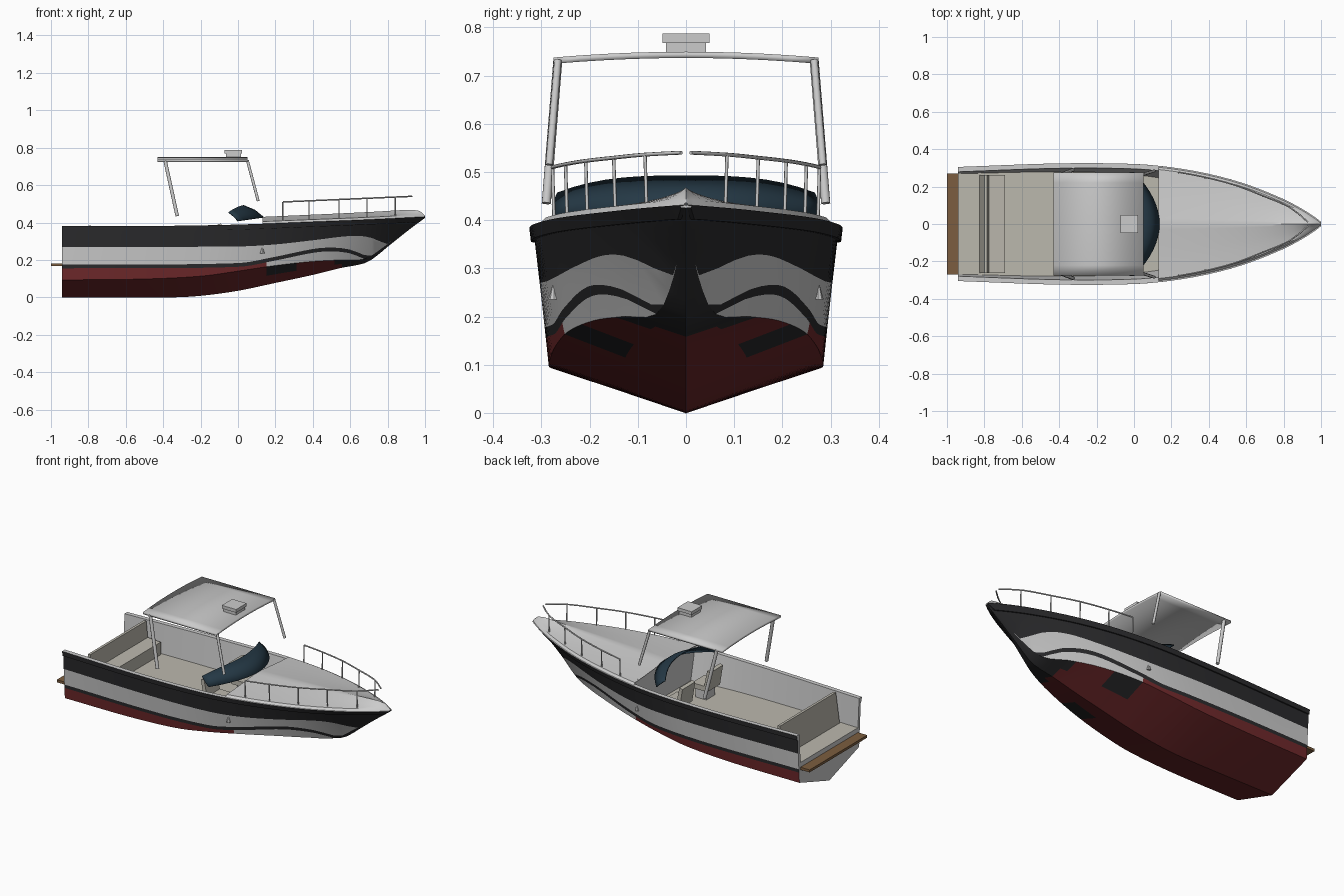
import bpy, bmesh, math

if "Cube" in bpy.data.objects:
    bpy.data.objects.remove(bpy.data.objects["Cube"])

def material(name, rgb):
    m = bpy.data.materials.new(name)
    m.diffuse_color = (*rgb, 1)
    m.use_nodes = True
    m.node_tree.nodes["Principled BSDF"].inputs["Base Color"].default_value = m.diffuse_color
    return m

BLACK = material("black_paint", (.024, .024, .026))
RED = material("red_antifoul", (.16, .022, .024))
GREY = material("grey_paint", (.55, .55, .55))
GLASS = material("dark_glass", (.018, .04, .06))
WOOD = material("teak", (.2, .11, .05))
BEIGE = material("beige", (.5, .48, .42))

def finish(name, bm, mats=(), angle=30, thickness=0):
    bmesh.ops.remove_doubles(bm, verts=bm.verts, dist=.0004)
    bmesh.ops.recalc_face_normals(bm, faces=bm.faces)
    me = bpy.data.meshes.new(name)
    bm.to_mesh(me)
    bm.free()
    ob = bpy.data.objects.new(name, me)
    bpy.context.collection.objects.link(ob)
    for m in mats:
        me.materials.append(m)
    if thickness:
        mod = ob.modifiers.new("thickness", 'SOLIDIFY')
        mod.thickness = thickness
        mod.offset = 0
    bpy.ops.object.select_all(action='DESELECT')
    bpy.context.view_layer.objects.active = ob
    ob.select_set(True)
    bpy.ops.object.shade_smooth_by_angle(angle=math.radians(angle))
    return ob

def mirrored(half):
    return [(x, -y, z) for x, y, z in reversed(half[1:])] + half

# Skin through half sections (first point on the centre line), both sides
def loft(name, halves, mats=(), pick=None, angle=30, thickness=0):
    bm = bmesh.new()
    n = len(halves[0])
    rings = [[bm.verts.new(p) for p in mirrored(h)] for h in halves]
    for a, b, h, k in zip(rings, rings[1:], halves, halves[1:]):
        for j in range(2 * n - 2):
            f = bm.faces.new((a[j], a[j + 1], b[j + 1], b[j]))
            row = j - (n - 1) if j >= n - 1 else n - 2 - j
            if pick:
                f.material_index = pick(row, (h[0][0] + k[0][0]) / 2)
    return finish(name, bm, mats, angle, thickness)

# Side profile in x-z extruded across y
def prism(name, profile, y0, y1, mats=()):
    bm = bmesh.new()
    a, b = [[bm.verts.new((x, y, z)) for x, z in profile] for y in (y0, y1)]
    bm.faces.new(a)
    bm.faces.new(b)
    for i in range(len(a)):
        j = (i + 1) % len(a)
        bm.faces.new((a[i], a[j], b[j], b[i]))
    return finish(name, bm, mats)

def box(name, x0, x1, y0, y1, z0, z1, mats=()):
    return prism(name, [(x0, z0), (x1, z0), (x1, z1), (x0, z1)], y0, y1, mats)

def tube(name, pts, r, res=2):
    cu = bpy.data.curves.new(name, 'CURVE')
    cu.dimensions = '3D'
    cu.bevel_depth, cu.bevel_resolution, cu.use_fill_caps = r, res, True
    sp = cu.splines.new('POLY')
    sp.points.add(len(pts) - 1)
    for p, c in zip(sp.points, pts):
        p.co = (*c, 1)
    ob = bpy.data.objects.new(name, cu)
    bpy.context.collection.objects.link(ob)
    bpy.ops.object.select_all(action='DESELECT')
    bpy.context.view_layer.objects.active = ob
    ob.select_set(True)
    bpy.ops.object.convert(target='MESH')
    bpy.ops.object.shade_smooth_by_angle(angle=math.radians(50))

# Smooth interpolation through (x, value) keys
def curve(keys, x):
    n = len(keys)
    i = max(k for k in range(n - 1) if keys[k][0] <= x or k == 0)
    def slope(k):
        a, b = keys[max(k - 1, 0)], keys[min(k + 1, n - 1)]
        return (b[1] - a[1]) / (b[0] - a[0])
    (x0, v0), (x1, v1) = keys[i], keys[i + 1]
    d = x1 - x0
    t = (x - x0) / d
    return ((2*t**3 - 3*t*t + 1) * v0 + (t**3 - 2*t*t + t) * d * slope(i)
            + (3*t*t - 2*t**3) * v1 + (t**3 - t*t) * d * slope(i + 1))

# Hull lines: keel height, chine, sheer and paint borders
KEEL = [(-.94, 0), (-.35, 0), (-.2, .008), (0, .035), (.2, .077), (.4, .12), (.55, .157),
        (.67, .18), (.72, .205), (.8, .27), (.9, .35), (1, .425)]
CHINE_Y = [(-.94, .28), (-.5, .285), (-.2, .282), (0, .27), (.2, .243), (.4, .19),
           (.55, .13), (.68, .06), (.8, .025), (.9, .012), (1, .002)]
CHINE_Z = [(-.94, .093), (-.5, .098), (-.2, .113), (0, .14), (.2, .17), (.4, .192),
           (.55, .2), (.68, .206), (.8, .285), (.9, .357), (1, .426)]
SHEER_Y = [(-.94, .297), (-.4, .316), (0, .313), (.2, .295), (.4, .26), (.6, .205),
           (.8, .125), (.9, .072), (.96, .034), (1, .004)]
SHEER_Z = [(-.94, .38), (-.4, .382), (0, .389), (.4, .404), (.7, .416), (1, .431)]
STRIPE = [(-.94, .155), (0, .163), (.2, .197), (.4, .238), (.5, .246), (.6, .235), (.7, .2), (1, .2)]
BAND = [(-.94, .27), (0, .272), (.2, .283), (.4, .305), (.6, .328), (.7, .322), (.8, .285), (1, .26)]
FLOOR, LIP = .21, .008

def side(x, z):
    zc, zs, yc, ys = (curve(k, x) for k in (CHINE_Z, SHEER_Z, CHINE_Y, SHEER_Y))
    z = min(max(z, zc), zs)
    return x, yc + (ys - yc) * (z - zc) / (zs - zc), z

def hull_half(x):
    zk, zc, yc, ys, zs = (curve(k, x) for k in (KEEL, CHINE_Z, CHINE_Y, SHEER_Y, SHEER_Z))
    s, top = curve(STRIPE, x), zs - .027
    rail = side(x, top)
    pts = [(x, 0, zk), (x, yc * .5, (zk + zc) / 2), (x, yc, zc)]
    pts += [side(x, min(z, top)) for z in (s, s + .02, curve(BAND, x))]
    return pts + [rail, (x, rail[1] + LIP, rail[2]), (x, ys + LIP, zs)]

def hull_paint(row, x):
    if row == 0:
        return 1 if x < .55 else 0
    if row == 1:
        return 0 if .17 < x < .33 or x > .5 else 1
    if row == 2:
        return 1 if x < .17 else 2
    return 2 if row == 4 else 0

def xs(a, b, n):
    return [a + (b - a) * i / n for i in range(n + 1)]

loft("hull", [hull_half(x) for x in xs(-.94, 1, 48)], (BLACK, RED, GREY), hull_paint, 25)

# Cockpit liner: floor, inner walls and gunwale
def liner_half(x):
    ys, zs = curve(SHEER_Y, x), curve(SHEER_Z, x)
    inner = side(x, FLOOR)[1] - .018
    return [(x, 0, FLOOR), (x, inner, FLOOR), (x, ys - .018, zs), (x, ys + LIP, zs)]

loft("cockpit_liner", [liner_half(x) for x in xs(-.94, .15, 16)], (BEIGE, GREY),
     lambda r, x: 0 if r == 0 else 1)

# Transom fills the stern up to the cockpit floor
bm = bmesh.new()
outer, inner = hull_half(-.94), liner_half(-.94)
half = outer + inner[::-1][1:-1]
bm.faces.new([bm.verts.new(p) for p in half + [(x, -y, z) for x, y, z in half[:0:-1]]])
finish("transom", bm)

# Crowned foredeck
CROWN = [(.13, .43), (.4, .442), (.7, .456), (.93, .468), (.97, .462), (1, .436)]
def deck_half(x):
    ys, zs, zc = curve(SHEER_Y, x), curve(SHEER_Z, x), curve(CROWN, x)
    w = max(ys - .012, .002)
    e = min(zs + .012, zc)
    pts = [(x, w * t, e + (zc - e) * (1 - t) ** 1.3) for t in (0, .1, .25, .45, .7, 1)]
    return pts + [(x, ys, zs), (x, ys + LIP, zs)]

loft("foredeck", [deck_half(x) for x in xs(.13, .97, 22) + [.98, .99, 1]])

# Bulkhead below the front of the deck
bm = bmesh.new()
half = [(.14, 0, FLOOR)] + [(.14, liner_half(.14)[1][1], FLOOR)] + [(.14, y, z) for x, y, z in deck_half(.14)[5::-1]]
bm.faces.new([bm.verts.new(p) for p in half[:-1] + [half[-1]] + [(x, -y, z) for x, y, z in half[-2:0:-1]]])
finish("bulkhead", bm)

# Wrap-around windscreen
us = [i / 8 for i in range(9)]
base = [(.135 - .135 * u * u, .275 * u, .428 - .02 * u * u) for u in us]
mid = [(.09 - .11 * u * u, .277 * u, .465 - .035 * u * u) for u in us]
top = [(.03 - .08 * u * u, .266 * u, .49 - .035 * u ** 3) for u in us]
loft("windscreen", [base, mid, top], (GLASS,), angle=40, thickness=.006)

# Stern bench, swim platform and helm seats
prism("stern_bench", [(-.825, FLOOR), (-.80, .385), (-.785, .385), (-.775, .29), (-.69, .285), (-.69, FLOOR)],
      -.262, .262, (BEIGE,))
box("swim_platform", -1, -.935, -.27, .27, .167, .182, (WOOD,))
for s, n in ((1, "left"), (-1, "right")):
    y = .13 * s
    prism(n + "_helm_seat", [(-.09, .27), (-.11, .39), (-.09, .395), (-.07, .3), (.01, .3), (.01, .27)],
          y - .06, y + .06, (BEIGE,))
    box(n + "_seat_base", -.07, 0, y - .04, y + .04, FLOOR, .27)

# Hard top with radar box
loft("hard_top", [[(x, .275 * t, .743 - .012 * t * t) for t in (0, .2, .4, .6, .8, 1)] for x in (-.43, .05)],
     thickness=.013)
box("radar_base", -.065, .015, -.042, .042, .74, .768)
box("radar_box", -.072, .022, -.049, .049, .768, .787)

# Roof posts, bow rails and side vents
RAIL = [(.24, .277), (.38, .25), (.54, .208), (.69, .15), (.84, .085), (.93, .01)]
for s, n in ((1, "left"), (-1, "right")):
    tube(n + "_rear_post", [(-.39, .266 * s, .732), (-.325, .29 * s, .435)], .01)
    tube(n + "_front_post", [(.05, .266 * s, .732), (.108, .284 * s, .515)], .008)
    tube(n + "_bow_rail", [(x, curve(RAIL, x) * s, .51 + .03 * (x - .24) / .69) for x in xs(.24, .93, 14)], .004)
    for i, (x, y) in enumerate(RAIL[:5]):
        tube(f"{n}_rail_post_{i + 1}", [(x, y * s, .51 + .03 * (x - .24) / .69),
                                        (x, (y - .003) * s, curve(SHEER_Z, x) + .008)], .0035)
    p = side(.13, .25)
    bpy.ops.mesh.primitive_cone_add(vertices=8, radius1=.012, radius2=.004, depth=.03,
                                    location=(p[0], p[1] * s, p[2]))
    bpy.context.object.name = n + "_side_vent"
